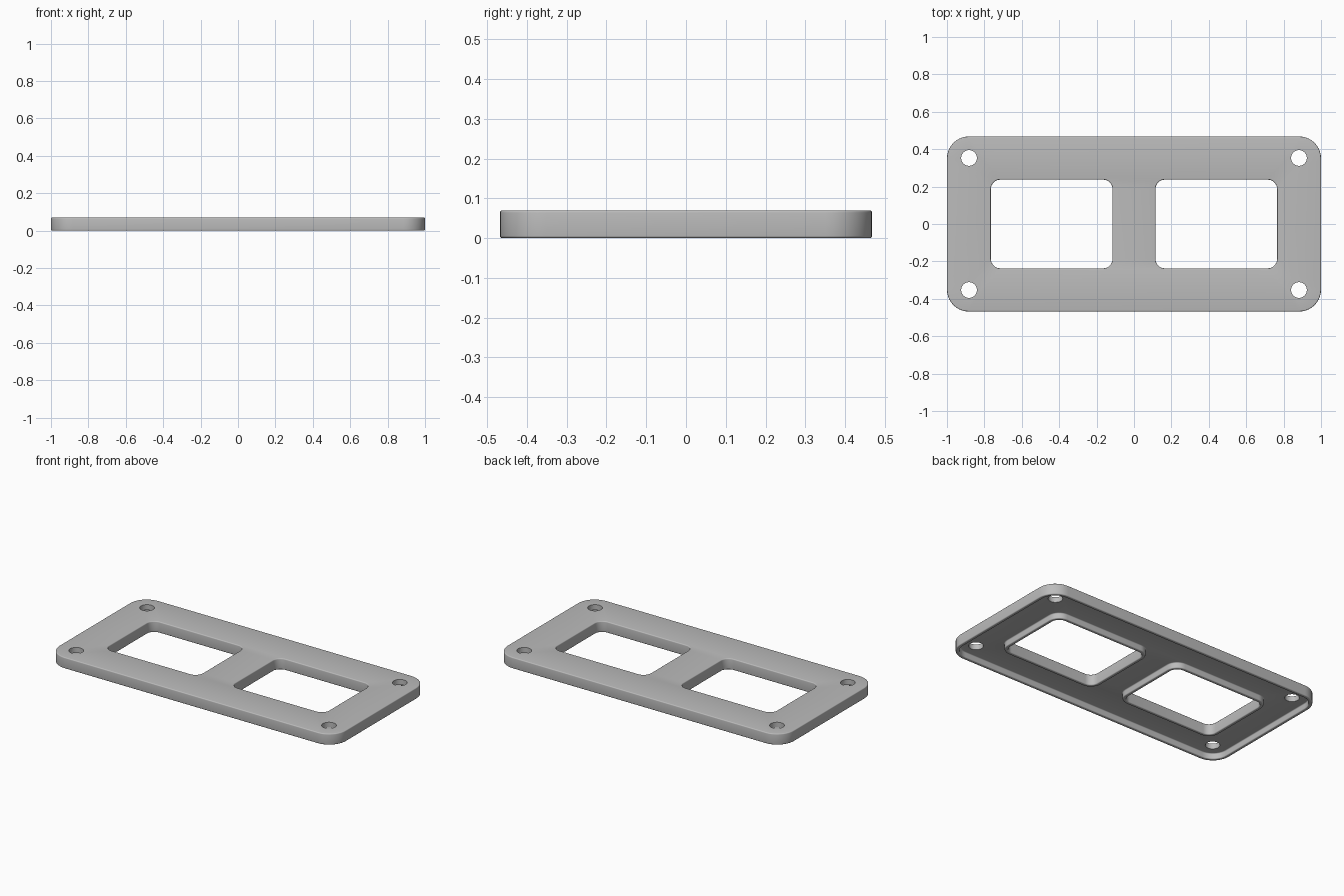
import bpy, bmesh
from math import cos, sin, pi, radians

if "Cube" in bpy.data.objects:
    bpy.data.objects.remove(bpy.data.objects["Cube"], do_unlink=True)

HEIGHT, SHEET_Z = 0.07, 0.036      # total height, underside of the thin sheet
RIM, FILLET = 0.022, 0.006         # lip thickness, edge rounding

grey = bpy.data.materials.new("light grey")
grey.use_nodes = True
grey.diffuse_color = (0.5, 0.5, 0.5, 1)
grey.node_tree.nodes["Principled BSDF"].inputs["Base Color"].default_value = grey.diffuse_color

bm = bmesh.new()


def ring(cx, cy, hx, hy, r, z, steps):
    """Closed loop of vertices along a rounded rectangle (a circle when hx = hy = r)."""
    verts = []
    for q, (sx, sy) in enumerate([(1, 1), (-1, 1), (-1, -1), (1, -1)]):
        for i in range(steps + (hx > r)):
            a = (q + i / steps) * pi / 2
            verts.append(bm.verts.new((cx + sx * (hx - r) + r * cos(a),
                                       cy + sy * (hy - r) + r * sin(a), z)))
    return verts


def loop_edges(loop):
    return [bm.edges.get((a, b)) for a, b in zip(loop, loop[1:] + loop[:1])]


def wall(cx, cy, hx, hy, r, profile, sign, steps):
    """Sweep a (offset into material, z) profile round an outline."""
    loops = [ring(cx, cy, hx + sign * o, hy + sign * o, r + sign * o, z, steps)
             for o, z in profile]
    for low, high in zip(loops, loops[1:]):
        for i in range(len(low)):
            j = (i + 1) % len(low)
            bm.faces.new((low[i], low[j], high[j], high[i]))
    return loop_edges(loops[0]), loop_edges(loops[-1])


def corner(o, z, so, sz, reverse=False):
    """Quarter-round points about (o, z)."""
    pts = [(o + so * FILLET * sin(t * pi / 8), z + sz * FILLET * cos(t * pi / 8))
           for t in range(5)]
    return pts[::-1] if reverse else pts


# Lip section: rounded top edge, wall, rounded foot, then up to the sheet underside
F = FILLET
lip = (corner(F, HEIGHT - F, -1, 1) + corner(F, F, -1, -1, True)
       + corner(RIM - F, F, 1, -1) + corner(RIM + F, SHEET_Z - F, -1, 1, True))

outlines = [wall(0, 0, 1, 0.468, 0.117, lip, -1, 10)]
for side in (-1, 1):
    # Window with a collar on the underside
    outlines.append(wall(side * 0.44, 0, 0.325, 0.237, 0.05, lip, 1, 8))
    # Screw holes
    for end in (-1, 1):
        outlines.append(wall(side * 0.882, end * 0.353, 0.042, 0.042, 0.042,
                             [(0, HEIGHT), (0, SHEET_Z)], 1, 10))

# Sheet top and underside, filled between the outlines
for level, normal in ((0, (0, 0, 1)), (1, (0, 0, -1))):
    bmesh.ops.triangle_fill(bm, use_beauty=True, use_dissolve=False, normal=normal,
                            edges=[e for o in outlines for e in o[level]])
bmesh.ops.recalc_face_normals(bm, faces=bm.faces)

mesh = bpy.data.meshes.new("cover_plate")
bm.to_mesh(mesh)
bm.free()
mesh.materials.append(grey)
plate = bpy.data.objects.new("cover_plate", mesh)
bpy.context.collection.objects.link(plate)

bpy.ops.object.select_all(action='DESELECT')
plate.select_set(True)
bpy.context.view_layer.objects.active = plate
bpy.ops.object.shade_smooth_by_angle(angle=radians(30))
